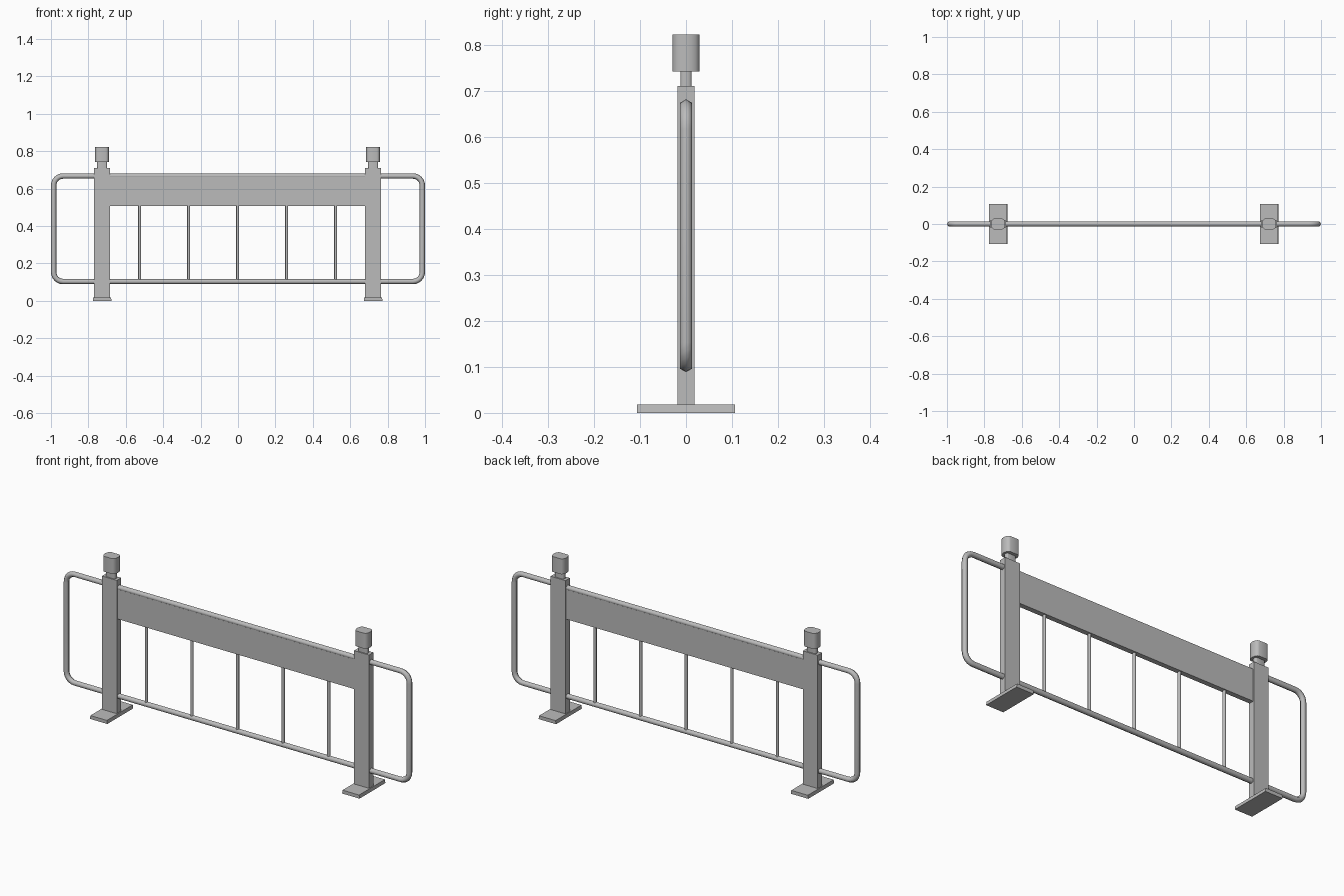
import bpy
import bmesh
from math import cos, sin, pi, radians, sqrt

if "Cube" in bpy.data.objects:
    bpy.data.objects.remove(bpy.data.objects["Cube"], do_unlink=True)

grey = bpy.data.materials.new("painted_grey")
grey.use_nodes = True
colour = (0.5, 0.5, 0.5, 1)
grey.diffuse_color = colour
grey.node_tree.nodes["Principled BSDF"].inputs["Base Color"].default_value = colour

MID = -0.002      # posts and bars share this centre
POST_X = 0.7245


def finish(name, bm, smooth=None):
    bmesh.ops.recalc_face_normals(bm, faces=bm.faces)
    mesh = bpy.data.meshes.new(name)
    bm.to_mesh(mesh)
    bm.free()
    mesh.materials.append(grey)
    obj = bpy.data.objects.new(name, mesh)
    bpy.context.collection.objects.link(obj)
    if smooth:
        bpy.ops.object.select_all(action="DESELECT")
        obj.select_set(True)
        bpy.context.view_layer.objects.active = obj
        bpy.ops.object.shade_smooth_by_angle(angle=radians(smooth))
    return obj


def prism(name, outline, z0, z1, x=0, top_scale=1, smooth=None):
    """Extrude a closed xy outline from z0 to z1, with optional taper in x."""
    bm = bmesh.new()
    low = [bm.verts.new((x + px, py, z0)) for px, py in outline]
    high = [bm.verts.new((x + px * top_scale, py, z1)) for px, py in outline]
    bm.faces.new(low)
    bm.faces.new(high)
    for i in range(len(low)):
        j = (i + 1) % len(low)
        bm.faces.new((low[i], low[j], high[j], high[i]))
    return finish(name, bm, smooth)


def rect(hx, hy):
    return [(-hx, -hy), (hx, -hy), (hx, hy), (-hx, hy)]


def flattened_round(hx, hy, steps=8):
    """Rounded left and right sides with flat front and back."""
    flat = sqrt(hx * hx - hy * hy) * 0.85
    right = []
    for i in range(steps + 1):
        a = -pi / 2 + pi * i / steps
        right.append((flat + (hx - flat) * cos(a), hy * sin(a)))
    return right + [(-px, -py) for px, py in right]


def rounded_loop_tube(name, hx, z0, z1, corner, r, sides=6, steps=6):
    """Closed tube following a rounded rectangle in the xz plane."""
    bm = bmesh.new()
    rings = []
    quarters = [(1, z1, 0), (-1, z1, 1), (-1, z0, 2), (1, z0, 3)]
    for sx, z, q in quarters:
        cx = sx * (hx - corner)
        cz = z - corner if z == z1 else z + corner
        for i in range(steps + 1):
            a = (q + i / steps) * pi / 2
            ring = []
            for k in range(sides):
                t = 2 * pi * k / sides
                d = corner + r * cos(t)
                ring.append(bm.verts.new((cx + d * cos(a), r * sin(t), cz + d * sin(a))))
            rings.append(ring)
    for n, ring in enumerate(rings):
        nxt = rings[(n + 1) % len(rings)]
        for k in range(sides):
            m = (k + 1) % sides
            bm.faces.new((ring[k], ring[m], nxt[m], nxt[k]))
    return finish(name, bm, 65)


# Outer tubular frame
rounded_loop_tube("tube_frame", 0.9855, 0.103, 0.667, 0.05, 0.0145)

# Solid board between the posts
prism("board", rect(POST_X, 0.013), 0.508, 0.662, MID)

# Thin upright bars under the board
bar = [(0.008 * cos(k * pi / 4), 0.008 * sin(k * pi / 4)) for k in range(8)]
for n in range(5):
    prism(f"upright_bar_{n + 1}", bar, 0.103, 0.515, MID + (n - 2) * 0.262, smooth=60)

# Posts with feet and warning lamps
for side, s in (("left", 1), ("right", -1)):
    x = MID + s * POST_X
    prism(f"{side}_foot", rect(0.05, 0.106), 0, 0.018, x, top_scale=0.95)
    prism(f"{side}_post", rect(0.043, 0.018), 0.018, 0.71, x)
    prism(f"{side}_lamp_neck", flattened_round(0.027, 0.012), 0.71, 0.742, x, smooth=40)
    prism(f"{side}_lamp", flattened_round(0.038, 0.029), 0.742, 0.822, x, smooth=40)
